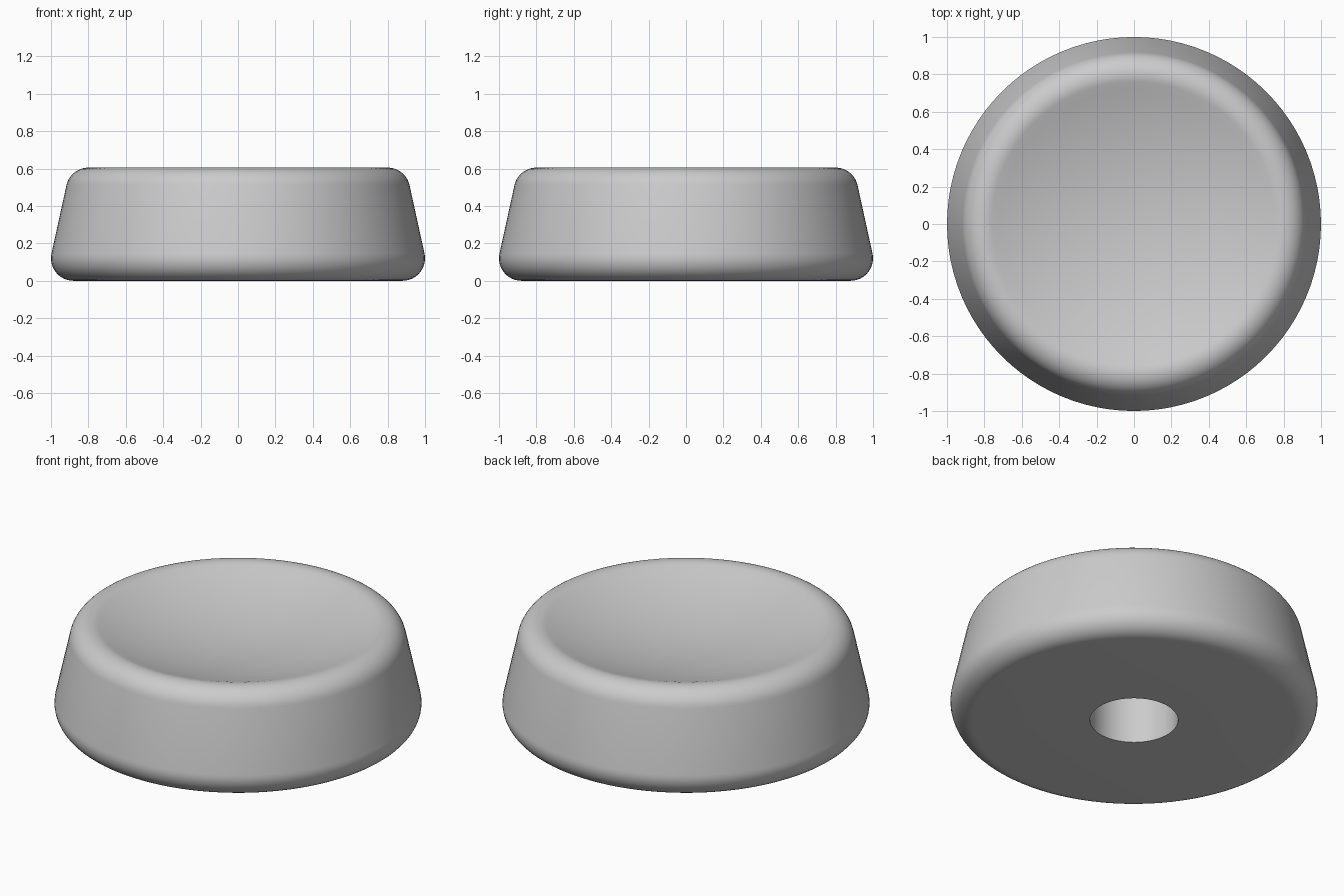
import bpy
import bmesh
from math import sin, cos, radians, pi
from mathutils import Vector

cube = bpy.data.objects.get("Cube")
if cube:
    bpy.data.objects.remove(cube, do_unlink=True)

SEGMENTS = 96
FILLET = 0.12
TAPER = 12.4        # lean of the side wall, degrees
DISH = 20           # slope of the dish at its rim, degrees
HOLE_RADIUS, HOLE_DEPTH = 0.24, 0.32


def arc(cx, cz, radius, start, end, steps):
    """Points (r, z) along a circular arc, angles in degrees."""
    angles = [radians(start + (end - start) * i / steps) for i in range(steps + 1)]
    return [(cx + radius * cos(a), cz + radius * sin(a)) for a in angles]


# Half profile: blind hole, flat underside, rounded side wall
profile = [(0, HOLE_DEPTH), (HOLE_RADIUS, HOLE_DEPTH), (HOLE_RADIUS, 0)]
profile += arc(0.88, FILLET, FILLET, -90, TAPER, 12)
profile += arc(0.80, 0.605 - FILLET, FILLET, TAPER, 90 + DISH, 14)

# Shallow spherical dish that continues tangent from the rim to the axis
rim_r, rim_z = profile[-1]
dish_radius = rim_r / sin(radians(DISH))
dish_centre = rim_z + dish_radius * cos(radians(DISH))
profile += arc(0, dish_centre, dish_radius, -90 + DISH, -90, 16)[1:]

# Revolve the profile about the z axis
bm = bmesh.new()
verts = [bm.verts.new((r, 0, z)) for r, z in profile]
edges = [bm.edges.new(pair) for pair in zip(verts, verts[1:])]
bmesh.ops.spin(bm, geom=verts + edges, cent=Vector(), axis=Vector((0, 0, 1)),
               angle=2 * pi, steps=SEGMENTS)
bmesh.ops.remove_doubles(bm, verts=bm.verts, dist=0.0005)
bmesh.ops.recalc_face_normals(bm, faces=bm.faces)
mesh = bpy.data.meshes.new("round_foot")
bm.to_mesh(mesh)
bm.free()

# Plain grey material
grey = bpy.data.materials.new("light_grey")
grey.use_nodes = True
colour = (0.6, 0.6, 0.6, 1)
grey.diffuse_color = colour
grey.node_tree.nodes["Principled BSDF"].inputs["Base Color"].default_value = colour
mesh.materials.append(grey)

foot = bpy.data.objects.new("round_foot", mesh)
bpy.context.collection.objects.link(foot)
bpy.ops.object.select_all(action="DESELECT")
foot.select_set(True)
bpy.context.view_layer.objects.active = foot
bpy.ops.object.shade_smooth_by_angle(angle=radians(30))
